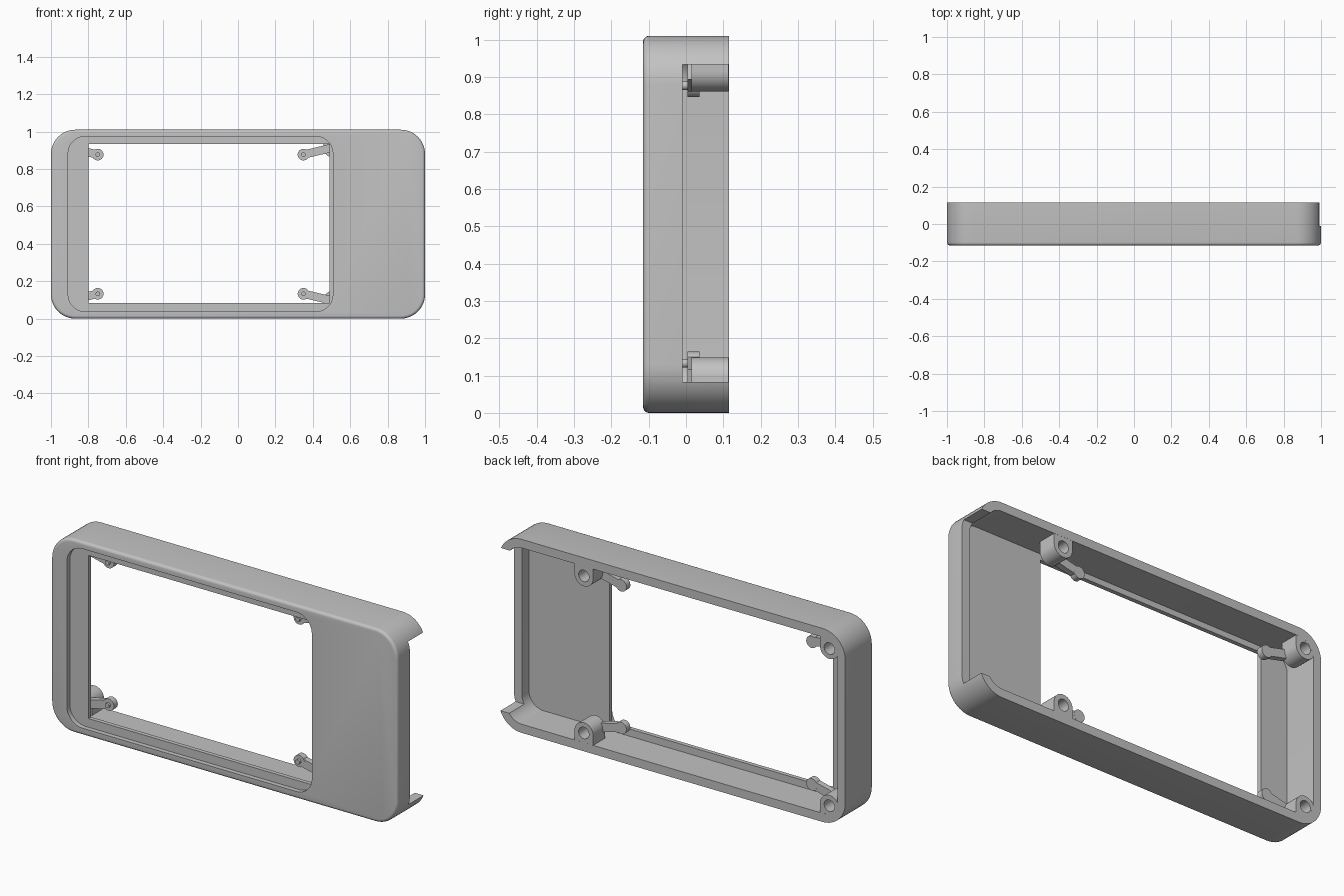
import bpy, bmesh
from math import pi, cos, sin, atan2
from mathutils import Vector

cube = bpy.data.objects.get("Cube")
if cube:
    bpy.data.objects.remove(cube, do_unlink=True)

HEIGHT, MID = 1.01, 0.505
BACK, FRONT, WALL = 0.115, -0.115, 0.045
RADIUS = 0.13

grey = bpy.data.materials.new("plain grey")
grey.use_nodes = True
grey.diffuse_color = (0.54, 0.54, 0.54, 1)
grey.node_tree.nodes["Principled BSDF"].inputs["Base Color"].default_value = (0.54, 0.54, 0.54, 1)


def arc(cx, cz, r, start, end, steps):
    angles = [start + (end - start) * i / steps for i in range(steps + 1)]
    return [(cx + r * cos(a), cz + r * sin(a)) for a in angles]


def circle(cx, cz, r, steps=32):
    return arc(cx, cz, r, 0, 2 * pi, steps)[:-1]


def rounded(x0, x1, z0, z1, r):
    corners = [(x1 - r, z1 - r), (x0 + r, z1 - r), (x0 + r, z0 + r), (x1 - r, z0 + r)]
    return [p for i, (cx, cz) in enumerate(corners)
            for p in arc(cx, cz, r, i * pi / 2, (i + 1) * pi / 2, 12)]


def rect(x0, x1, z0, z1):
    return [(x0, z0), (x1, z0), (x1, z1), (x0, z1)]


def prism(name, outline, y0, y1, fillet=0):
    """Extrude an x-z outline along y, optionally rounding its front rim."""
    bm = bmesh.new()
    front = bm.faces.new([bm.verts.new((x, y0, z)) for x, z in outline])
    extruded = bmesh.ops.extrude_face_region(bm, geom=[front], use_keep_orig=True)
    moved = [g for g in extruded["geom"] if isinstance(g, bmesh.types.BMVert)]
    bmesh.ops.translate(bm, verts=moved, vec=(0, y1 - y0, 0))
    bmesh.ops.recalc_face_normals(bm, faces=bm.faces)
    if fillet:
        rim = [e for e in bm.edges if all(abs(v.co.y - y0) < 1e-5 for v in e.verts)]
        bmesh.ops.bevel(bm, geom=rim, offset=fillet, segments=5, profile=0.5, affect='EDGES')
    mesh = bpy.data.meshes.new(name)
    bm.to_mesh(mesh)
    bm.free()
    mesh.materials.append(grey)
    obj = bpy.data.objects.new(name, mesh)
    bpy.context.collection.objects.link(obj)
    return obj


def activate(obj):
    bpy.ops.object.select_all(action='DESELECT')
    obj.select_set(True)
    bpy.context.view_layer.objects.active = obj


def combine(obj, tool, operation='DIFFERENCE'):
    activate(obj)
    mod = obj.modifiers.new("combine", 'BOOLEAN')
    mod.operation, mod.solver, mod.object = operation, 'EXACT', tool
    bpy.ops.object.modifier_apply(modifier=mod.name)
    bpy.data.objects.remove(tool, do_unlink=True)


def smooth(obj):
    activate(obj)
    bpy.ops.object.shade_smooth_by_angle(angle=pi / 6)


# Outer shell, hollowed from the back
housing = prism("housing", rounded(-1, 1, 0, HEIGHT, RADIUS), FRONT, BACK, fillet=0.016)
combine(housing, prism("cavity", rounded(-1 + WALL, 1 - WALL, WALL, HEIGHT - WALL, RADIUS - WALL),
                       FRONT + 0.047, BACK + 0.1))
# Shallow rounded recess and the screen opening inside it
combine(housing, prism("recess", rounded(-0.908, 0.507, 0.038, 0.974, 0.09), FRONT - 0.1, FRONT + 0.025))
combine(housing, prism("opening", rect(-0.8, 0.49, 0.083, 0.935), FRONT - 0.1, BACK))
# Open slot through the left end wall
combine(housing, prism("end_slot", rect(0.8, 1.2, 0.083, 0.933), -0.01, BACK + 0.1))
smooth(housing)

# Screw posts with their retaining arms, one set per corner of the opening
for side, post_x, boss_x in (("right", -0.908, -0.75), ("left", 0.51, 0.35)):
    for level, s in (("upper", 1), ("lower", -1)):
        post_z, boss_z = MID + s * 0.41, MID + s * 0.372
        wall_z = MID + s * (MID - WALL + 0.004)

        r = 0.054
        outline = arc(post_x, post_z, r, pi, pi + s * pi, 20)
        outline += [(post_x + r, wall_z), (post_x - r, wall_z)]
        post = prism(f"{level}_{side}_screw_post", outline, 0.015, BACK - 0.0005)
        combine(post, prism("screw_hole", circle(post_x, post_z, 0.03), 0.03, BACK + 0.1))
        smooth(post)

        # Arm reaching from the post to a round boss, with a pin in front
        start, end = Vector((post_x, post_z)), Vector((boss_x, boss_z))
        across = (end - start).orthogonal().normalized() * 0.022
        bar = [tuple(p) for p in (start + across, end + across, end - across, start - across)]
        arm = prism(f"{level}_{side}_retaining_arm", bar, 0.004, 0.035)
        combine(arm, prism("boss", circle(boss_x, boss_z, 0.031), 0.0035, 0.0355), 'UNION')
        combine(arm, prism("pin", circle(boss_x, boss_z, 0.012, 20), -0.01, 0.02), 'UNION')
        # Keep the screw hole clear of the arm
        combine(arm, prism("hole_clearance", circle(post_x, post_z, 0.03), 0.03, BACK))
        smooth(arm)
